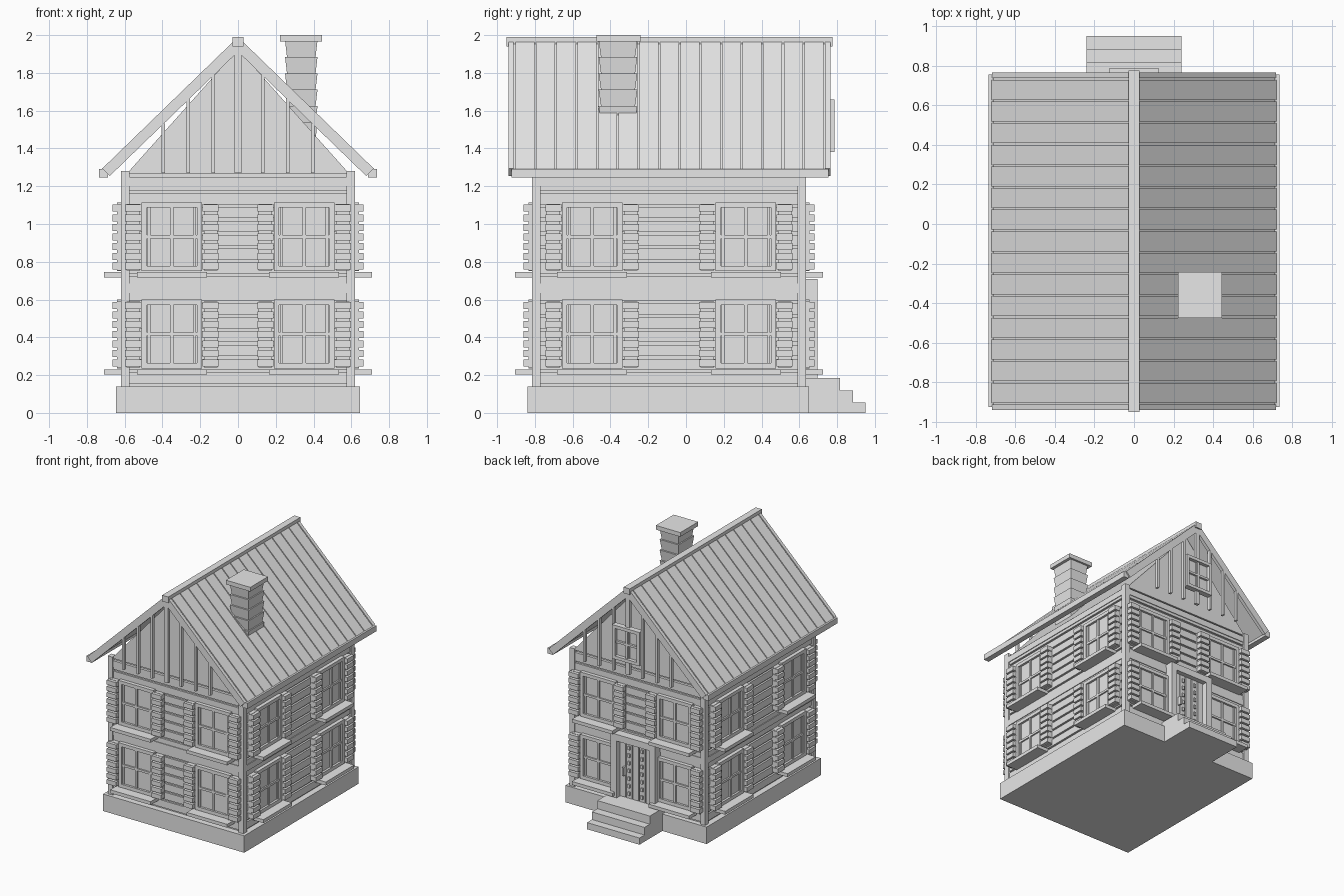
import bpy, bmesh, math
from mathutils import Matrix, Vector

cube = bpy.data.objects.get("Cube")
if cube:
    bpy.data.objects.remove(cube, do_unlink=True)

grey = bpy.data.materials.new("plain_grey")
grey.use_nodes = True
grey.diffuse_color = (0.8, 0.8, 0.8, 1)
grey.node_tree.nodes["Principled BSDF"].inputs["Base Color"].default_value = (0.8, 0.8, 0.8, 1)

meshes = {}


def box(name, x, y, z, frame=Matrix(), taper=1.0):
    """Add a box given by its x, y and z ranges to the named part."""
    bm = meshes.setdefault(name, bmesh.new())
    mid = Vector([(r[0] + r[1]) / 2 for r in (x, y, z)])
    size = [r[1] - r[0] for r in (x, y, z)]
    made = bmesh.ops.create_cube(bm, size=1)["verts"]
    for v in made:
        k = taper if v.co.z < 0 else 1
        v.co = frame @ (mid + Vector((v.co.x * size[0] * k, v.co.y * size[1] * k, v.co.z * size[2])))


def around(c, w):
    return (c - w / 2, c + w / 2)


MID = -0.09                      # middle of the house along y
HX, HY = 0.62, 0.725             # half sizes over the corner posts
SHIFT = Matrix.Translation((0, MID, 0))

# Foundation and steps
box("foundation", (-0.645, 0.645), (-0.84, 0.652), (0, 0.14))
for depth, top in ((0.95, 0.055), (0.885, 0.118), (0.815, 0.185)):
    box("steps", (-0.24, 0.24), (0.60, depth), (0, top))

# Wall core and corner posts
box("wall_core", (-HX + 0.025, HX - 0.025), (-HY + 0.025, HY - 0.025), (0.13, 1.27), SHIFT)
for sx in (-1, 1):
    for sy in (-1, 1):
        box("corner_posts", around(sx * (HX - 0.0225), 0.045),
            around(sy * (HY - 0.0225), 0.045), (0.13, 1.28), SHIFT)


def window(f, u, h, z, shutters):
    """Framed four-pane window; u along the wall, h the wall's distance."""
    low, high = z + 0.005, z + 0.37
    out = -h - 0.02
    box("window_panes", around(u, 0.3), (-h - 0.002, -h + 0.05), (low, high), f)
    for s in (-1, 1):
        box("window_frames", around(u + s * 0.146, 0.028), (out, -h + 0.03), (low, high), f)
        box("window_sashes", around(u + s * 0.121, 0.014), (out + 0.01, -h + 0.03), (low, high), f)
    for c in (low + 0.014, high - 0.014):
        box("window_frames", around(u, 0.31), (out, -h + 0.03), around(c, 0.028), f)
    box("window_sashes", around(u, 0.018), (out + 0.006, -h), (low, high), f)
    box("window_sashes", around(u, 0.28), (out + 0.006, -h), around((low + high) / 2, 0.018), f)
    box("window_sills", around(u, 0.37), (-h - 0.09, -h + 0.03), (z - 0.028, z), f)
    for s in shutters:
        c = u + s * 0.205
        box("shutters", around(c, 0.072), (-h - 0.02, -h + 0.02), (z + 0.01, z + 0.36), f)
        for i in range(7):
            box("shutters", around(c, 0.086), (-h - 0.045, -h), around(z + 0.033 + i * 0.051, 0.037), f)


# Four walls: siding, beams, windows with shutters
for turn in range(4):
    f = SHIFT @ Matrix.Rotation(turn * math.pi / 2, 4, "Z")
    side = turn % 2 == 1
    half, h = (HY, HX) if side else (HX, HY)
    run = (-half + 0.045, half - 0.045)
    for i in range(15):
        z0 = 0.155 + i * 0.073
        box("siding", run, (-h + 0.01, -h + 0.04), (z0, z0 + 0.058), f)
    box("floor_beams", run, (-h + 0.004, -h + 0.04), (0.635, 0.685), f)
    box("floor_beams", run, (-h + 0.004, -h + 0.04), (1.2, 1.25), f)
    for s in (-1, 1):
        for z in (0.23, 0.745):
            by_door = turn == 2 and z < 0.5
            window(f, s * (0.407 if side else 0.35), h, z, (s,) if by_door else (-1, 1))

# Door with frame, planks, studs and handle
WALL = 0.635
for s in (-1, 1):
    box("door_frame", around(s * 0.175, 0.055), (WALL - 0.03, 0.695), (0.18, 0.71))
box("door_frame", (-0.2, 0.2), (WALL - 0.03, 0.695), (0.655, 0.71))
box("door", (-0.15, 0.15), (WALL - 0.03, 0.645), (0.18, 0.66))
for i in range(5):
    x = -0.118 + i * 0.059
    box("door_planks", around(x, 0.05), (0.63, 0.655), (0.19, 0.655))
    if i in (1, 3):
        for k in range(7):
            box("door_studs", around(x, 0.018), (0.65, 0.665), around(0.23 + k * 0.063, 0.03))
box("door_handle", around(0.1, 0.014), (0.65, 0.685), around(0.41, 0.07))

# Gable block filling the roof space
bm = meshes.setdefault("gable_walls", bmesh.new())
ends = [[bm.verts.new((x, y, z)) for x, z in ((-0.59, 1.265), (0.59, 1.265), (0, 1.925))]
        for y in (MID - HY + 0.01, MID + HY - 0.01)]
bm.faces.new(ends[0])
bm.faces.new(ends[1][::-1])
for i in range(3):
    j = (i + 1) % 3
    bm.faces.new((ends[0][j], ends[0][i], ends[1][i], ends[1][j]))
bmesh.ops.recalc_face_normals(bm, faces=bm.faces)

# Roof slopes: boarding, raised planks, barge boards and eave
PITCH = math.radians(44.1)
RY = 0.8525
for s in (0, 1):
    f = (Matrix.Translation((0, MID + 0.0025, 1.99)) @ Matrix.Rotation(s * math.pi, 4, "Z")
         @ Matrix.Rotation(PITCH, 4, "Y"))
    box("roof_boarding", (0.03, 1.0), (-RY + 0.01, RY - 0.01), (-0.04, -0.008), f)
    for i in range(15):
        box("roof_planks", (0.02, 1.005), around((i - 7) * 0.1093, 0.101), (-0.02, 0), f)
    for e in (-1, 1):
        box("barge_boards", (0.03, 1.0), around(e * (RY - 0.014), 0.028), (-0.056, 0), f)
    sx = 1 - 2 * s
    box("eave_boards", around(sx * 0.712, 0.047), (-0.925, 0.755), (1.245, 1.292))
box("ridge_beam", (-0.028, 0.028), (-0.95, 0.775), (1.94, 1.99))

# Upright struts hung under both roof ends
for y in (-0.925, 0.752):
    for i in range(-3, 4):
        top = 1.95 if i == 0 else 1.925 - abs(i) * 0.131
        w = 0.036 if i == 0 else 0.018
        box("gable_struts", around(i * 0.132, w), around(y, 0.026), (1.27, top))

# Small attic window at the back
for s in (-1, 1):
    box("attic_window", around(s * 0.112, 0.026), (0.74, 0.787), (1.38, 1.66))
    box("attic_window", (-0.125, 0.125), (0.74, 0.787), around(1.52 + s * 0.127, 0.026))
box("attic_window", (-0.11, 0.11), (0.74, 0.775), around(1.52, 0.018))
box("attic_window", around(0, 0.02), (0.74, 0.776), (1.39, 1.65))
box("attic_pane", (-0.11, 0.11), (0.75, 0.758), (1.39, 1.65))

# Chimney of tapered courses with a flat cap
for i in range(6):
    z0 = 1.45 + i * 0.087
    box("chimney", around(0.335, 0.172), around(-0.36, 0.205), (z0, z0 + 0.087), taper=0.88)
box("chimney_cap", (0.222, 0.445), (-0.475, -0.242), (1.965, 2.0))

# Turn every collected part into an object
for name, bm in meshes.items():
    mesh = bpy.data.meshes.new(name)
    bm.to_mesh(mesh)
    bm.free()
    mesh.materials.append(grey)
    bpy.context.scene.collection.objects.link(bpy.data.objects.new(name, mesh))
